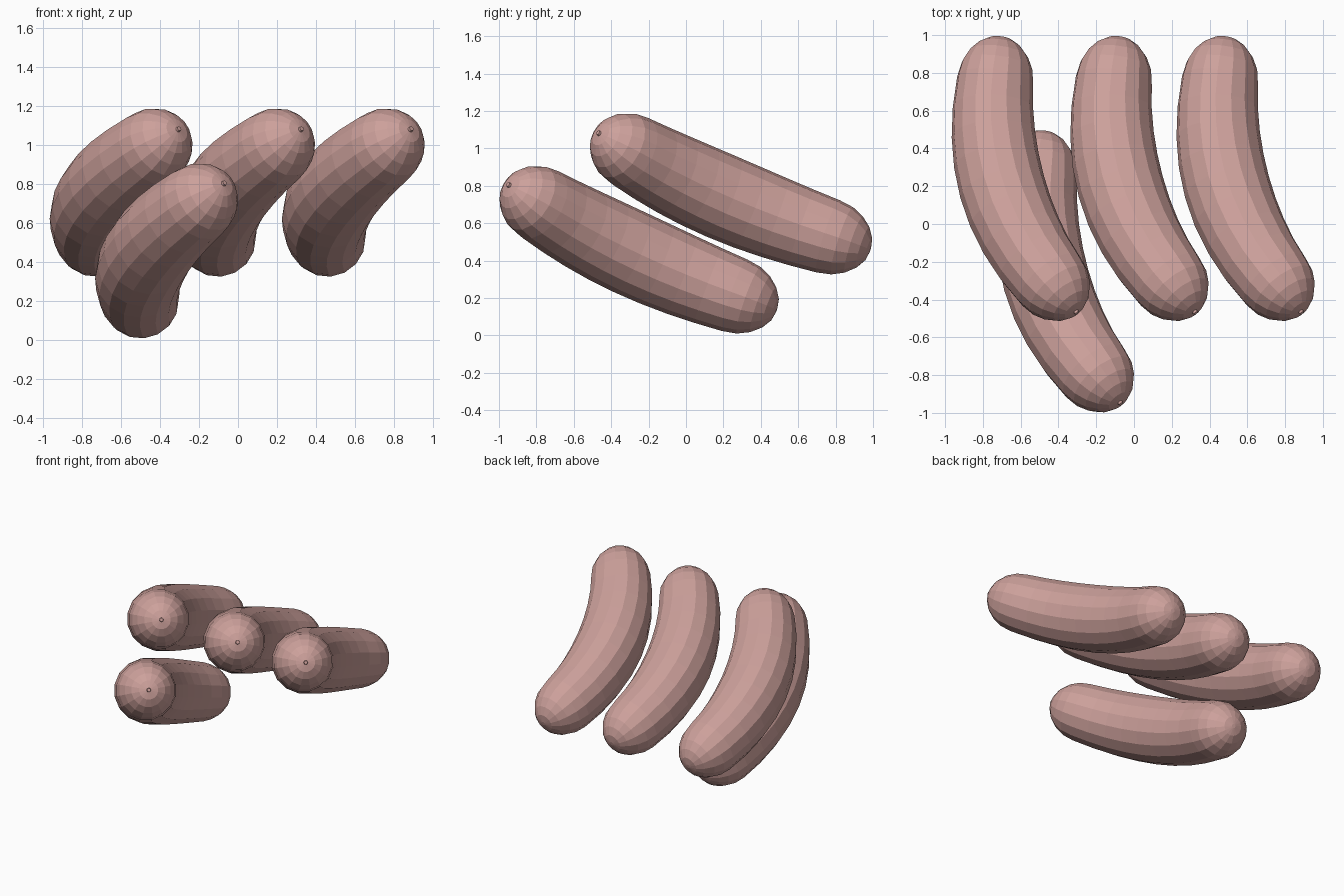
import bpy, bmesh, math
from mathutils import Vector

if "Cube" in bpy.data.objects:
    bpy.data.objects.remove(bpy.data.objects["Cube"])

SIDES = 16
BODY_RINGS = 8
BACK = Vector((-0.735, 0.76, 0.53))      # centre of the rear rounded end
FRONT = Vector((-0.445, -0.295, 0.983))  # centre of the front rounded end
HALF = math.radians(22)                  # half of the bend angle

# Bend frame: chord direction, outward direction of the bend, plane normal
chord = (FRONT - BACK).normalized()
out = Vector((-0.94, -0.32, -0.14))
out = (out - chord * out.dot(chord)).normalized()
normal = chord.cross(out)
bend_r = (FRONT - BACK).length / (2 * math.sin(HALF))
middle = (BACK + FRONT) / 2 + out * bend_r * (1 - math.cos(HALF))
pivot = out * -bend_r


def frame(a):
    """Centre, tangent and side direction of the bent spine at angle a."""
    side = out * math.cos(a) + chord * math.sin(a)
    tangent = chord * math.cos(a) - out * math.sin(a)
    return pivot + side * bend_r, tangent, side


def sausage_mesh():
    bm = bmesh.new()
    rings = []

    def ring(centre, side, r):
        rings.append([bm.verts.new(centre + r * (side * math.cos(t) + normal * math.sin(t)))
                      for t in (2 * math.pi * (k + 0.5) / SIDES for k in range(SIDES))])

    # Cap profile: (distance past the end centre, radius)
    cap = [(0.08, 0.189), (0.145, 0.158), (0.195, 0.115), (0.227, 0.065), (0.238, 0.014)]
    c, t, s = frame(-HALF)
    for d, r in reversed(cap):
        ring(c - t * d, s, r)
    # Body, fuller in the middle
    for i in range(BODY_RINGS + 1):
        f = i / BODY_RINGS
        c, t, s = frame(-HALF + 2 * HALF * f)
        ring(c, s, 0.203 + 0.026 * math.sin(math.pi * f))
    # Front cap with a tiny knot at the tip
    for d, r in cap + [(0.25, 0.012)]:
        ring(c + t * d, s, r)

    for a, b in zip(rings, rings[1:]):
        for k in range(SIDES):
            n = (k + 1) % SIDES
            bm.faces.new((a[k], a[n], b[n], b[k]))
    bm.faces.new(rings[0])
    bm.faces.new(rings[-1])
    bmesh.ops.recalc_face_normals(bm, faces=bm.faces)
    me = bpy.data.meshes.new("sausage")
    bm.to_mesh(me)
    bm.free()
    return me


mat = bpy.data.materials.new("sausage_skin")
mat.diffuse_color = (0.61, 0.355, 0.33, 1)
mat.use_nodes = True
mat.node_tree.nodes["Principled BSDF"].inputs["Base Color"].default_value = mat.diffuse_color
mesh = sausage_mesh()
mesh.materials.append(mat)

# Three sausages in the upper row, one tilted slightly more below
layout = [
    ("upper_sausage_left", (0, 0, 0), 0),
    ("upper_sausage_middle", (0.628, 0, 0), 0),
    ("upper_sausage_right", (1.19, 0, 0), 0),
    ("lower_sausage", (0.233, -0.492, -0.298), -1.8),
]
for name, offset, tilt in layout:
    ob = bpy.data.objects.new(name, mesh)
    ob.location = middle + Vector(offset)
    ob.rotation_euler.x = math.radians(tilt)
    bpy.context.collection.objects.link(ob)
